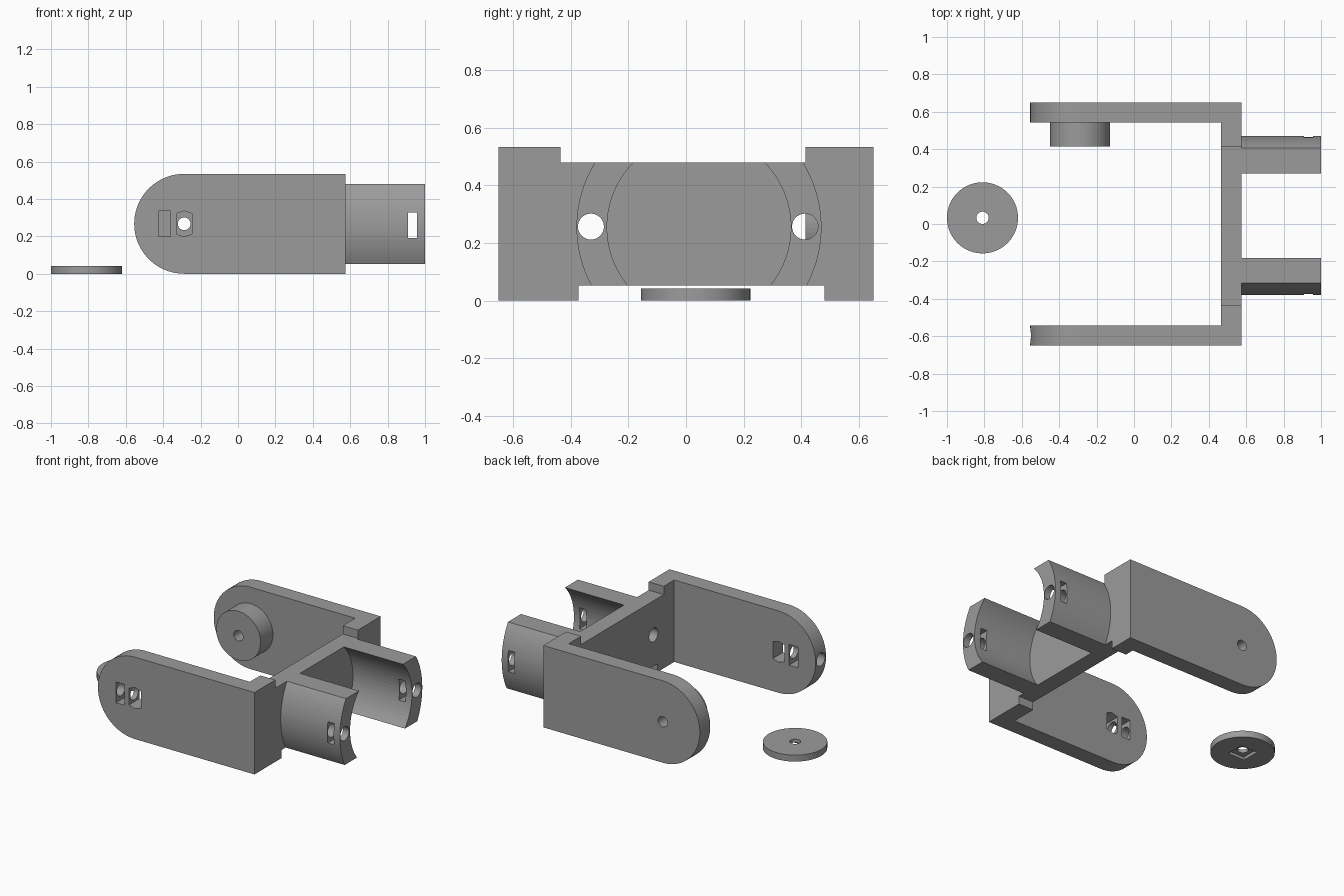
import bpy, bmesh
from math import sin, cos, pi, asin
from mathutils import Vector

if "Cube" in bpy.data.objects:
    bpy.data.objects.remove(bpy.data.objects["Cube"])

CZ = 0.267          # height of the arm axis


PLACE = {'X': lambda a, b, t: (t, a, b),
         'Y': lambda a, b, t: (a, t, b),
         'Z': lambda a, b, t: (a, b, t)}

grey = bpy.data.materials.new("dark_grey")
grey.diffuse_color = (0.33, 0.33, 0.33, 1)
grey.use_nodes = True
grey.node_tree.nodes["Principled BSDF"].inputs["Base Color"].default_value = grey.diffuse_color


def prism(name, axis, profile, lo, hi):
    """Extrude a 2D profile along an axis from lo to hi."""
    bm = bmesh.new()
    put = PLACE[axis]
    face = bm.faces.new([bm.verts.new(put(a, b, lo)) for a, b in profile])
    res = bmesh.ops.extrude_face_region(bm, geom=[face])
    move = Vector(put(0, 0, hi - lo))
    bmesh.ops.translate(bm, vec=move,
                        verts=[v for v in res['geom'] if isinstance(v, bmesh.types.BMVert)])
    bmesh.ops.recalc_face_normals(bm, faces=bm.faces)
    me = bpy.data.meshes.new(name)
    bm.to_mesh(me)
    bm.free()
    me.materials.append(grey)
    ob = bpy.data.objects.new(name, me)
    bpy.context.collection.objects.link(ob)
    return ob


def arc(ca, cb, r, start, end, n):
    return [(ca + r * cos(start + (end - start) * i / n),
             cb + r * sin(start + (end - start) * i / n)) for i in range(n + 1)]


def circle(ca, cb, r, n=48):
    return arc(ca, cb, r, 0, 2 * pi, n)[:-1]


def rect(a0, a1, b0, b1):
    return [(a0, b0), (a1, b0), (a1, b1), (a0, b1)]


def combine(ob, others, op):
    """Apply exact booleans, then remove the used helper objects."""
    bpy.context.view_layer.objects.active = ob
    for other in others:
        other.hide_render = True
        mod = ob.modifiers.new(op, 'BOOLEAN')
        mod.operation, mod.solver, mod.object = op, 'EXACT', other
        bpy.ops.object.modifier_apply(modifier=mod.name)
        bpy.data.objects.remove(other)


# Cross bar with offset notches above and below
Z0, Z1, TOP = 0.053, 0.48, 0.534
bar = [(-0.65, 0), (-0.373, 0), (-0.373, Z0), (0.48, Z0), (0.48, 0), (0.65, 0),
       (0.65, TOP), (0.415, TOP), (0.415, Z1), (-0.435, Z1), (-0.435, TOP), (-0.65, TOP)]
bracket = prism("fork_bracket", 'X', bar, 0.465, 0.574)

# Two round-ended arms and the pivot boss
PX = -0.288
arm = arc(PX, CZ, TOP / 2, pi / 2, 3 * pi / 2, 40) + [(0.52, 0), (0.52, TOP)]
parts = [prism("arm", 'Y', arm, y0, y1) for y0, y1 in ((-0.65, -0.543), (0.543, 0.65))]
parts.append(prism("pivot_boss", 'Y', circle(PX, CZ, 0.16, 64), 0.415, 0.58))

# Two curved clamp jaws, their axis a little below the middle of the bar
JY, JZ, R_OUT, R_IN = 0.045, 0.255, 0.425, 0.319


def jaw_arc(r, side):
    low, high = asin((Z0 - JZ) / r), asin((Z1 - JZ) / r)
    return [(JY + side * (y - JY), z) for y, z in arc(JY, JZ, r, low, high, 20)]


for side in (1, -1):
    jaw = jaw_arc(R_OUT, side) + jaw_arc(R_IN, side)[::-1]
    parts.append(prism("clamp_jaw", 'X', jaw, 0.55, 1.0))
combine(bracket, parts, 'UNION')

# Screw holes and nut slots
nut = [(PX + dx, CZ + dz) for dx, dz in
       ((-0.042, -0.055), (0, -0.068), (0.042, -0.055), (0.042, 0.055), (0, 0.068), (-0.042, 0.055))]
cuts = [prism("jaw_screw", 'X', circle(y, 0.257, 0.045), 0.4, 1.1) for y in (-0.33, 0.413)]
cuts += [
    prism("jaw_nut_slot", 'Y', rect(0.91, 0.956, 0.19, 0.328), -0.5, 0.5),
    prism("pivot_hole", 'Y', circle(PX, CZ, 0.034), 0.35, 0.7),
    prism("arm_hex_slot", 'Y', nut, -0.7, -0.5),
    prism("arm_nut_slot", 'Y', rect(-0.426, -0.362, 0.2, 0.335), -0.7, -0.5),
    prism("arm_tip_screw", 'X', circle(-0.5965, CZ, 0.042), -0.7, PX),
]
combine(bracket, cuts, 'DIFFERENCE')

# Loose cap disc with a through hole and a square nut recess underneath
DX, DY = -0.81, 0.033
cap = prism("cap_disc", 'Z', circle(DX, DY, 0.19, 80), 0, 0.042)
combine(cap, [prism("cap_hole", 'Z', circle(DX, DY, 0.033), -0.1, 0.1),
              prism("cap_recess", 'Z', rect(DX - 0.06, DX + 0.06, DY - 0.06, DY + 0.06),
                    -0.1, 0.02)], 'DIFFERENCE')
